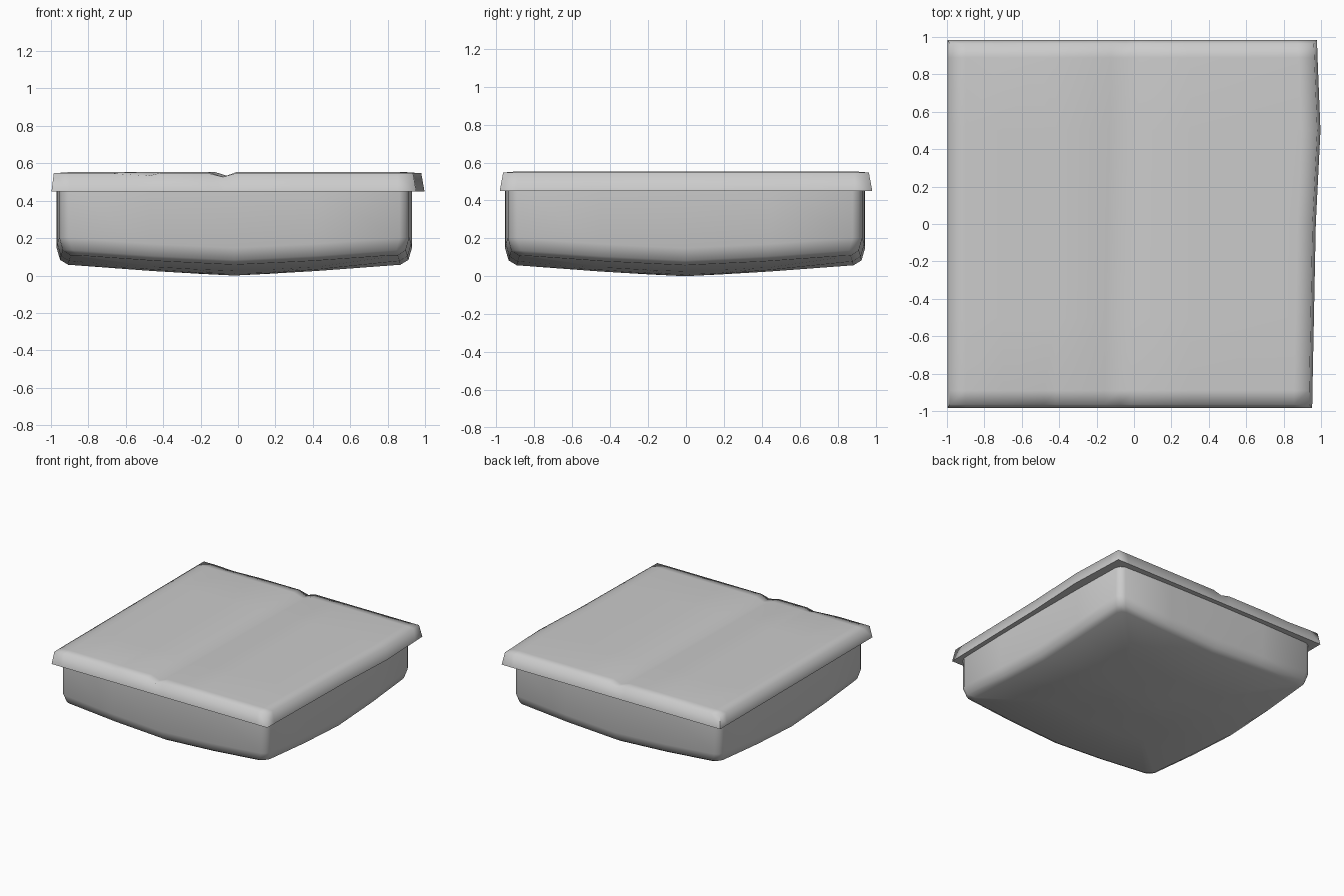
import bpy, bmesh, math

if "Cube" in bpy.data.objects:
    bpy.data.objects.remove(bpy.data.objects["Cube"])


def finish(bm, name, angle):
    bmesh.ops.recalc_face_normals(bm, faces=bm.faces[:])
    me = bpy.data.meshes.new(name)
    bm.to_mesh(me)
    bm.free()
    ob = bpy.data.objects.new(name, me)
    bpy.context.collection.objects.link(ob)
    bpy.ops.object.select_all(action='DESELECT')
    ob.select_set(True)
    bpy.context.view_layer.objects.active = ob
    bpy.ops.object.shade_smooth_by_angle(angle=math.radians(angle))
    return ob


def bridge(bm, a, b):
    n = len(a)
    for i in range(n):
        bm.faces.new((a[i], a[(i + 1) % n], b[(i + 1) % n], b[i]))


def interp(t, pts):
    for (a, va), (b, vb) in zip(pts, pts[1:]):
        if t <= b:
            return va + (vb - va) * (t - a) / (b - a)
    return pts[-1][1]


# Body: slightly bulging square tray with a domed underside
H = 0.95
side = [(t * H, -H * (1 - 0.018 * t * t)) for t in (-0.93, -0.47, 0, 0.47, 0.93)]
side.append((0.965 * H, -0.965 * H))
outline = []
for k in range(4):
    c, s = round(math.cos(k * math.pi / 2)), round(math.sin(k * math.pi / 2))
    outline += [(x * c - y * s, x * s + y * c) for x, y in side]


def dome(x, y):
    return 0.055 * (abs(x / 0.88) ** 1.3 + abs(y / 0.88) ** 1.3) + 0.002


bm = bmesh.new()
prev = None
for s, lift in ((1, None), (1, 0.085), (0.98, 0.022), (0.935, 0), (0.47, 0), (0.2, 0)):
    ring = []
    for x, y in outline:
        z = 0.455 if lift is None else dome(x * s, y * s) + lift
        ring.append(bm.verts.new((x * s - 0.02, y * s - 0.005, z)))
    if prev:
        bridge(bm, prev, ring)
    prev = ring
tip = bm.verts.new((-0.02, -0.005, 0))
for i in range(len(prev)):
    bm.faces.new((prev[i], prev[(i + 1) % len(prev)], tip))
finish(bm, "tray_body", 50)

# Lid: flared slab with a shallow crease across the top and a bowed right edge
xs = [-0.985, -0.9, -0.7, -0.48, -0.42, -0.14, -0.06, 0.01, 0.3, 0.88, 0.965]
ys = [-0.965, -0.89, -0.5, 0, 0.5, 0.89, 0.965]
right = [(-1, -0.03), (-0.5, -0.02), (0, -0.01), (0.5, 0.015), (1, -0.005)]


def bow(x, y):
    return interp(y, right) * max(0, (x - 0.3) / 0.665)


def top_z(i, j):
    z = 0.553
    if i in (0, len(xs) - 1) or j in (0, len(ys) - 1):
        z = 0.547
    if i == 6:
        z = 0.527
    if i == 3 and j == 0:
        z = 0.533
    if i == 2 and j == len(ys) - 1:
        z = 0.54
    return z


bm = bmesh.new()
grid = []
for j, y in enumerate(ys):
    row = []
    for i, x in enumerate(xs):
        # the crease leans slightly along its length
        lean = 0.02 * y if 5 <= i <= 7 else 0
        row.append(bm.verts.new((x + bow(x, y) + lean, y, top_z(i, j))))
    grid.append(row)
nx, ny = len(xs), len(ys)
for j in range(ny - 1):
    for i in range(nx - 1):
        bm.faces.new((grid[j][i], grid[j][i + 1], grid[j + 1][i + 1], grid[j + 1][i]))
rim = grid[0][:-1] + [r[-1] for r in grid[:-1]] + grid[-1][:0:-1] + [r[0] for r in grid[:0:-1]]
lower = []
for v in rim:
    x, y, z = v.co
    dx = -0.012 if v in [r[0] for r in grid] else 0.017 if v in [r[-1] for r in grid] else 0
    dy = -0.018 if v in grid[0] else 0.018 if v in grid[-1] else 0
    lower.append(bm.verts.new((x + dx, y + dy, 0.45)))
bridge(bm, rim, lower)
bm.faces.new(lower)
finish(bm, "lid", 88)
